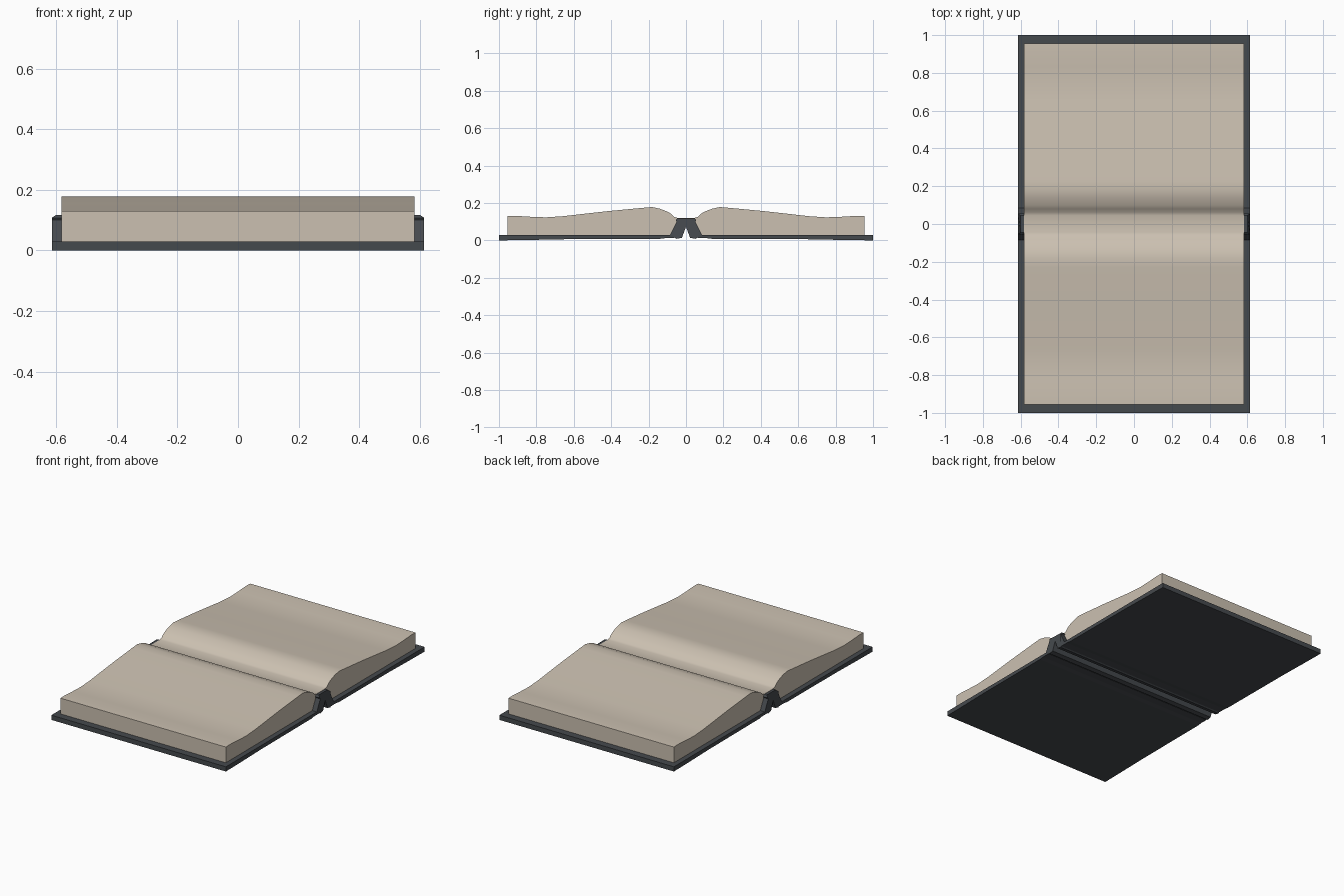
import bpy, bmesh, math

if "Cube" in bpy.data.objects:
    bpy.data.objects.remove(bpy.data.objects["Cube"])

def material(name, rgb):
    m = bpy.data.materials.new(name)
    m.diffuse_color = (*rgb, 1)
    m.use_nodes = True
    m.node_tree.nodes["Principled BSDF"].inputs["Base Color"].default_value = m.diffuse_color
    return m

paper = material("paper", (0.60, 0.53, 0.44))
cloth = material("cover_cloth", (0.06, 0.067, 0.075))

def extrude_profile(name, profile, half_width, mat, smooth=0):
    """Extrude a closed (y, z) profile along x, centred on x = 0."""
    bm = bmesh.new()
    face = bm.faces.new([bm.verts.new((-half_width, y, z)) for y, z in profile])
    new = bmesh.ops.extrude_face_region(bm, geom=[face])["geom"]
    for v in new:
        if isinstance(v, bmesh.types.BMVert):
            v.co.x = half_width
    bmesh.ops.recalc_face_normals(bm, faces=bm.faces)
    mesh = bpy.data.meshes.new(name)
    bm.to_mesh(mesh)
    bm.free()
    mesh.materials.append(mat)
    obj = bpy.data.objects.new(name, mesh)
    bpy.context.collection.objects.link(obj)
    if smooth:
        bpy.ops.object.select_all(action='DESELECT')
        obj.select_set(True)
        bpy.context.view_layer.objects.active = obj
        bpy.ops.object.shade_smooth_by_angle(angle=math.radians(smooth))
    return obj

def mirrored(half):
    """Complete a half profile (outer side y > 0) across y = 0."""
    return half + [(-y, z) for y, z in reversed(half)]

# Page block: two swelling halves meeting in the gutter
pages = [(0.045, 0.10), (0.085, 0.03), (0.955, 0.03), (0.955, 0.13),
         (0.91, 0.131), (0.83, 0.126), (0.75, 0.123), (0.66, 0.129),
         (0.42, 0.156), (0.23, 0.174), (0.18, 0.178), (0.14, 0.169),
         (0.10, 0.154), (0.08, 0.142), (0.062, 0.125), (0.045, 0.12)]
extrude_profile("pages", mirrored(pages), 0.583, paper, 35)

# Cover boards, underside lifting slightly toward the spine
board = [(1.0, 0.0), (1.0, 0.03), (0.07, 0.03), (0.06, 0.012),
         (0.11, 0.012), (0.14, 0.008), (0.65, 0.006), (0.85, 0.002)]
for side, name in ((1, "back_cover"), (-1, "front_cover")):
    extrude_profile(name, [(side * y, z) for y, z in board], 0.615, cloth)

# Spine: folded inverted V under the gutter
spine = [(0.0, 0.072), (0.022, 0.014), (0.05, 0.008), (0.085, 0.03),
         (0.05, 0.10), (0.055, 0.108), (0.045, 0.118)]
spine_obj = extrude_profile("spine", spine + [(-y, z) for y, z in reversed(spine[1:])],
                            0.615, cloth)

# Chamfer the top of the spine ends
for v in spine_obj.data.vertices:
    if v.co.z > 0.115:
        v.co.x *= 0.60 / 0.615
